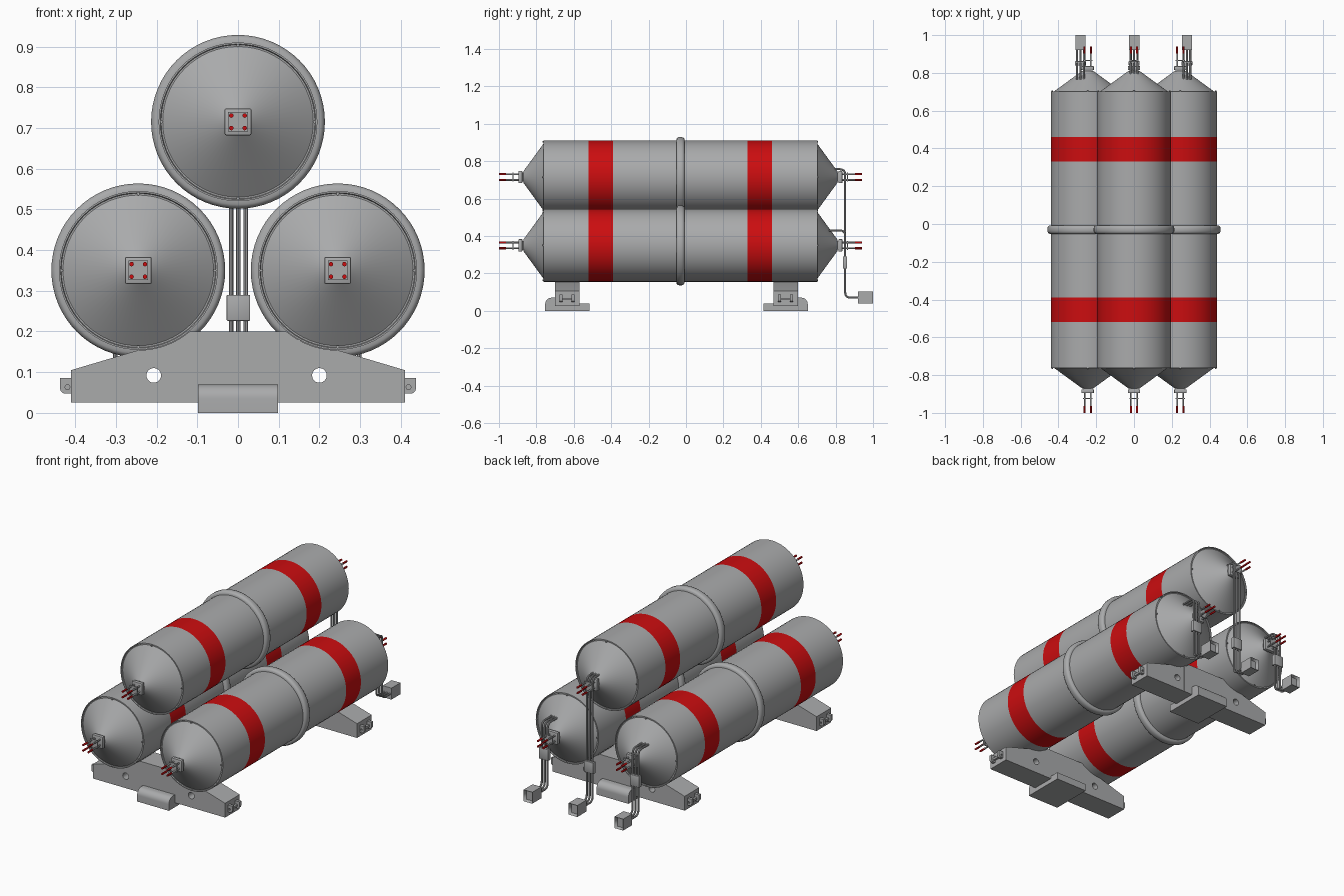
import bpy, bmesh, math
from mathutils import Vector, Matrix

if "Cube" in bpy.data.objects:
    bpy.data.objects.remove(bpy.data.objects["Cube"])


def material(name, rgb):
    m = bpy.data.materials.new(name)
    m.diffuse_color = (*rgb, 1)
    m.use_nodes = True
    m.node_tree.nodes["Principled BSDF"].inputs["Base Color"].default_value = m.diffuse_color
    return m


GREY = material("steel grey", (0.40, 0.405, 0.41))
RED = material("warning red", (0.60, 0.004, 0.005))


def finish(ob, angle=30):
    bpy.ops.object.select_all(action='DESELECT')
    ob.select_set(True)
    bpy.context.view_layer.objects.active = ob
    if ob.type == 'CURVE':
        bpy.ops.object.convert(target='MESH')
    bpy.ops.object.shade_smooth_by_angle(angle=math.radians(angle))
    return ob


def add_object(name, data, mat=GREY):
    ob = bpy.data.objects.new(name, data)
    bpy.context.collection.objects.link(ob)
    data.materials.append(mat)
    return ob


def lathe(name, profile, centre, n=64, closed=False):
    """Spin (y, radius) points round the y axis through centre (x, z)."""
    bm = bmesh.new()
    rings = []
    for y, r in profile:
        rings.append([bm.verts.new((centre[0] + r * math.cos(2 * math.pi * i / n), y,
                                    centre[1] + r * math.sin(2 * math.pi * i / n))) for i in range(n)])
    pairs = list(zip(rings, rings[1:]))
    if closed:
        pairs.append((rings[-1], rings[0]))
    else:
        bm.faces.new(rings[0])
        bm.faces.new(rings[-1])
    for a, b in pairs:
        for i in range(n):
            j = (i + 1) % n
            bm.faces.new((a[i], a[j], b[j], b[i]))
    bmesh.ops.recalc_face_normals(bm, faces=bm.faces)
    me = bpy.data.meshes.new(name)
    bm.to_mesh(me)
    bm.free()
    return add_object(name, me)


def box(name, lo, hi, bevel=0.0, mat=GREY):
    lo, hi = Vector(lo), Vector(hi)
    bm = bmesh.new()
    bmesh.ops.create_cube(bm, size=1, matrix=Matrix.Translation((lo + hi) / 2)
                          @ Matrix.Diagonal((*(hi - lo), 1)))
    if bevel:
        bmesh.ops.bevel(bm, geom=bm.edges[:], offset=bevel, segments=2, profile=0.5, affect='EDGES')
    me = bpy.data.meshes.new(name)
    bm.to_mesh(me)
    bm.free()
    return finish(add_object(name, me))


def circle(cx, cy, r, n=24, a0=0, a1=360, end=False):
    steps = n + 1 if end else n
    return [(cx + r * math.cos(math.radians(a0 + (a1 - a0) * i / n)),
             cy + r * math.sin(math.radians(a0 + (a1 - a0) * i / n))) for i in range(steps)]


def plate(name, outlines, depth, loc, turn=0):
    """Extruded upright plate with holes; turn=0 lies in xz, turn=90 in yz."""
    cu = bpy.data.curves.new(name, 'CURVE')
    cu.dimensions, cu.fill_mode, cu.extrude = '2D', 'BOTH', depth / 2
    for pts in outlines:
        sp = cu.splines.new('POLY')
        sp.points.add(len(pts) - 1)
        for p, (u, v) in zip(sp.points, pts):
            p.co = (u, v, 0, 1)
        sp.use_cyclic_u = True
    ob = add_object(name, cu)
    ob.location = loc
    ob.rotation_euler = (math.pi / 2, 0, math.radians(turn))
    return finish(ob)


def tube(name, pts, radius, bend=0.03):
    """Pipe along points in a straight run with rounded corners."""
    pts = [Vector(p) for p in pts]
    path = [pts[0]]
    for a, b, c in zip(pts, pts[1:], pts[2:]):
        p, q = b + (a - b).normalized() * bend, b + (c - b).normalized() * bend
        path += [p.lerp(b, t / 6).lerp(b.lerp(q, t / 6), t / 6) for t in range(7)]
    path.append(pts[-1])
    cu = bpy.data.curves.new(name, 'CURVE')
    cu.dimensions, cu.bevel_depth, cu.bevel_resolution, cu.use_fill_caps = '3D', radius, 2, True
    sp = cu.splines.new('POLY')
    sp.points.add(len(path) - 1)
    for s, p in zip(sp.points, path):
        s.co = (*p, 1)
    return finish(add_object(name, cu))


MID = -0.03  # lengthwise middle of each tank

# name, centre x, centre z, pipe x, height of pipe outlet above axis
tanks = [("top", 0.0, 0.715, 0.001, 0.042),
         ("left", -0.245, 0.35, -0.283, 0.08),
         ("right", 0.245, 0.35, 0.28, 0.08)]

for name, cx, cz, px, out in tanks:
    # tank shell with conical ends and painted bands
    profile = [(-0.87, 0.03), (-0.757, 0.185), (-0.757, 0.189), (-0.762, 0.191), (-0.762, 0.195),
               (-0.52, 0.195), (-0.39, 0.195), (0.33, 0.195), (0.46, 0.195),
               (0.702, 0.195), (0.702, 0.191), (0.697, 0.189), (0.697, 0.185), (0.81, 0.03)]
    tank = lathe(name + "_tank", profile, (cx, cz))
    tank.data.materials.append(RED)
    for f in tank.data.polygons:
        if -0.5 < f.center.y < -0.41 or 0.35 < f.center.y < 0.44:
            f.material_index = 1
    finish(tank)

    # middle hoop
    hoop = [(-0.052, 0.19), (-0.052, 0.203), (-0.047, 0.210), (-0.038, 0.2135),
            (-0.022, 0.2135), (-0.013, 0.210), (-0.008, 0.203), (-0.008, 0.19)]
    finish(lathe(name + "_hoop", hoop, (cx, cz), closed=True), 40)

    # end fittings: plates, four rods with red tips, rim bolts
    for side, s in (("front", -1), ("back", 1)):
        label = f"{name}_{side}_"

        def slab(part, y0, y1, half, bevel=0.0):
            a, b = sorted((MID + s * y0, MID + s * y1))
            box(label + part, (cx - half, a, cz - half), (cx + half, b, cz + half), bevel)

        slab("neck", 0.83, 0.848, 0.024)
        slab("flange", 0.845, 0.866, 0.033, 0.004)
        slab("rod_guide", 0.892, 0.897, 0.024)
        for i in (-1, 1):
            for k in (-1, 1):
                c = (cx + 0.0165 * i, cz + 0.0155 * k)
                finish(lathe(label + "rod", [(MID + s * 0.86, 0.0045), (MID + s * 0.935, 0.0045)], c, 12))
                tip = lathe(label + "rod_tip", [(MID + s * 0.933, 0.0055), (MID + s * 0.97, 0.0055)], c, 12)
                tip.data.materials[0] = RED
                finish(tip)
        for a in range(4):
            c = (cx + 0.188 * math.cos(a * math.pi / 2), cz + 0.188 * math.sin(a * math.pi / 2))
            finish(lathe(label + "bolt", [(MID + s * 0.72, 0.004), (MID + s * 0.737, 0.004)], c, 8))

    # three feed pipes, clamp and outlet box at the back
    for d in (-0.018, 0, 0.018):
        x = px + d
        tube(name + "_feed_pipe", [(x, 0.765, cz + out), (x, 0.851, cz + out),
                                   (x, 0.851, 0.07), (x, 0.93, 0.07)], 0.0055)
    box(name + "_pipe_clamp", (px - 0.029, 0.839, 0.226), (px + 0.029, 0.862, 0.29), 0.003)
    outlet = box(name + "_outlet_box", (px - 0.027, 0.92, 0.04), (px + 0.027, 1.0, 0.104))
    bm = bmesh.new()
    bm.from_mesh(outlet.data)
    mouth = [f for f in bm.faces if f.normal.y > 0.9]
    bmesh.ops.inset_region(bm, faces=mouth, thickness=0.006)
    bmesh.ops.translate(bm, verts=mouth[0].verts[:], vec=(0, -0.02, 0))
    bm.to_mesh(outlet.data)
    bm.free()

# cradle beams
half = circle(-0.245, 0.35, 0.196, 10, 270, 310, True)
half = [(-0.41, 0.025), (-0.41, 0.105)] + half
outline = half + [(-u, v) for u, v in reversed(half)]
holes = [circle(-0.207, 0.092, 0.018), circle(0.2, 0.092, 0.018)]
for side, y, s in (("front", -0.635, -1), ("back", 0.533, 1)):
    plate(side + "_cradle", [outline] + holes, 0.129, (0, y, 0))
    box(side + "_cradle_weld", (0.149, y - 0.066, 0.026), (0.153, y + 0.066, 0.199))

    # foot block: tall rounded outer side, low inner side
    foot = [(-0.118, 0.04), (-0.118, 0)] + [(0.118, 0)]
    foot += circle(0.083, 0.035, 0.035, 8, 0, 90, True) + [(-0.06, 0.07), (-0.064, 0.04)]
    plate(side + "_foot", [[(s * u, v) for u, v in foot]], 0.197, (0, y, 0), 90)

    # lifting lugs at both beam ends
    for e in (-1, 1):
        lug = [(0.40, 0.086), (0.40, 0.047), (0.422, 0.047)]
        lug += circle(0.424, 0.06, 0.013, 5, -90, 0, True) + [(0.437, 0.086)]
        eye = circle(0.419, 0.063, 0.006, 12)
        for d in (-0.032, 0.032):
            plate(side + "_lug", [[(e * u, v) for u, v in p] for p in (lug, eye)],
                  0.016, (0, y + d, 0))
        xa, xb = sorted((e * 0.413, e * 0.425))
        box(side + "_lug_bar", (xa, y - 0.03, 0.057), (xb, y + 0.03, 0.069))
